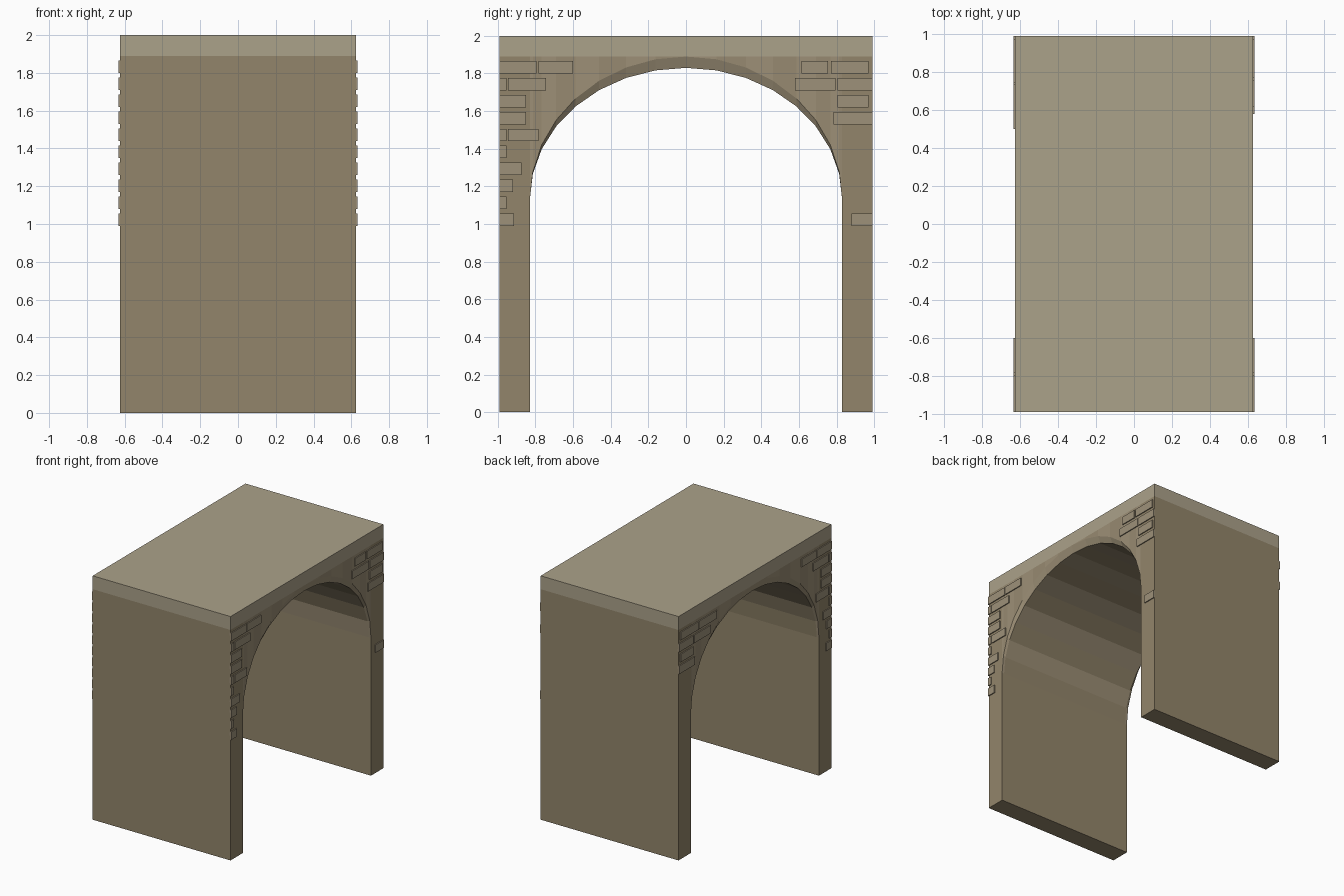
import bpy, bmesh, math

if "Cube" in bpy.data.objects:
    bpy.data.objects.remove(bpy.data.objects["Cube"])

def material(name, rgb):
    m = bpy.data.materials.new(name)
    m.diffuse_color = (*rgb, 1)
    m.use_nodes = True
    m.node_tree.nodes["Principled BSDF"].inputs["Base Color"].default_value = m.diffuse_color
    return m

LEG = material("dark_stone", (0.29, 0.235, 0.145))
TAN = material("mid_stone", (0.34, 0.28, 0.185))
TAN2 = material("warm_stone", (0.31, 0.255, 0.165))
CAP = material("pale_stone", (0.41, 0.36, 0.255))
BRICK = material("brick_stone", (0.34, 0.285, 0.195))

X, Y, TOP, CAP_Z = 0.625, 0.99, 2.0, 1.89    # block half sizes and heights
A, SPRING = 0.83, 1.13                       # arch half width, spring line
N, XI = 16, 0.605                            # arch segments, inner rim depth

def make_object(name, bm, mats):
    bmesh.ops.remove_doubles(bm, verts=bm.verts, dist=1e-5)
    bmesh.ops.recalc_face_normals(bm, faces=bm.faces)
    me = bpy.data.meshes.new(name)
    bm.to_mesh(me)
    bm.free()
    for m in mats:
        me.materials.append(m)
    ob = bpy.data.objects.new(name, me)
    bpy.context.collection.objects.link(ob)
    return ob

# Arched block: legs, spandrels, rim, vault and cap in one closed mesh
bm = bmesh.new()
cache = {}

def face(points, mat):
    vs = []
    for p in points:
        k = tuple(round(c, 5) for c in p)
        if k not in cache:
            cache[k] = bm.verts.new(k)
        if cache[k] not in vs:
            vs.append(cache[k])
    bm.faces.new(vs).material_index = mat

def arc(height):
    return [(-A * math.cos(math.pi * i / N), SPRING + height * math.sin(math.pi * i / N))
            for i in range(N + 1)]

inner, outer = arc(0.70), arc(0.76)
columns = [-Y] + [p[0] for p in outer] + [Y]

for s in (-1, 1):
    x, xi = s * X, s * XI
    for i in range(N):
        (y0, z0), (y1, z1) = outer[i], outer[i + 1]
        a = inner[i] if i else outer[0]
        b = inner[i + 1]
        # spandrel strip, then sloped rim
        face([(x, y0, z0), (x, y1, z1), (x, y1, CAP_Z), (x, y0, CAP_Z)], 1 + i % 2)
        face([(x, y0, z0), (x, y1, z1), (xi, *b), (xi, *a)], 1)
    # cap edge
    for y0, y1 in zip(columns, columns[1:]):
        face([(x, y0, CAP_Z), (x, y1, CAP_Z), (x, y1, TOP), (x, y0, TOP)], 3)
    # leg ends
    for t in (-1, 1):
        face([(x, t * Y, 0), (x, t * A, 0), (x, t * A, SPRING),
              (x, t * A, CAP_Z), (x, t * Y, CAP_Z)], 0)

# vault underside
for i in range(N):
    face([(-XI, *inner[i]), (XI, *inner[i]), (XI, *inner[i + 1]), (-XI, *inner[i + 1])], i % 2)

# leg long faces and feet
for t in (-1, 1):
    y, a = t * Y, t * A
    face([(-X, y, 0), (X, y, 0), (X, y, CAP_Z), (-X, y, CAP_Z)], 0)
    face([(-X, y, CAP_Z), (X, y, CAP_Z), (X, y, TOP), (-X, y, TOP)], 3)
    face([(-X, a, 0), (X, a, 0), (X, a, SPRING), (XI, a, SPRING),
          (-XI, a, SPRING), (-X, a, SPRING)], 0)
    face([(-X, y, 0), (X, y, 0), (X, a, 0), (-X, a, 0)], 0)

# top deck
for y0, y1 in zip(columns, columns[1:]):
    face([(-X, y0, TOP), (X, y0, TOP), (X, y1, TOP), (-X, y1, TOP)], 3)
make_object("arched_block", bm, [LEG, TAN, TAN2, CAP])

# Raised bricks: (course from bottom, start y, end y), courses 0.09 apart
tall_corner = [(9, -.99, -.795), (9, -.785, -.60), (8, -.99, -.955), (8, -.945, -.745),
               (7, -.99, -.85), (6, -.99, -.85), (5, -.99, -.955), (5, -.945, -.785),
               (4, -.99, -.955), (3, -.99, -.875), (2, -.99, -.92), (1, -.99, -.955),
               (0, -.99, -.915)]
short_corner = [(9, .615, .755), (9, .77, .97), (8, .58, .795), (8, .805, .99),
                (7, .805, .97), (6, .785, .99)]
low_brick = [(0, .88, .99)]

def bricks(name, side, courses):
    bm = bmesh.new()
    for row, y0, y1 in courses:
        z = 0.99 + row * 0.09
        vs = bmesh.ops.create_cube(bm, size=1)["verts"]
        for v in vs:
            v.co.x = side * (0.633 if v.co.x > 0 else 0.615)
            v.co.y = y1 if v.co.y > 0 else y0
            v.co.z = z + (0.066 if v.co.z > 0 else 0)
    make_object(name, bm, [BRICK])

bricks("right_bricks_front", 1, tall_corner)
bricks("right_bricks_back", 1, short_corner + low_brick)
bricks("left_bricks_front", -1, tall_corner)
bricks("left_bricks_back", -1, [(9, .50, .735), (9, .745, .97)] + short_corner[2:])
